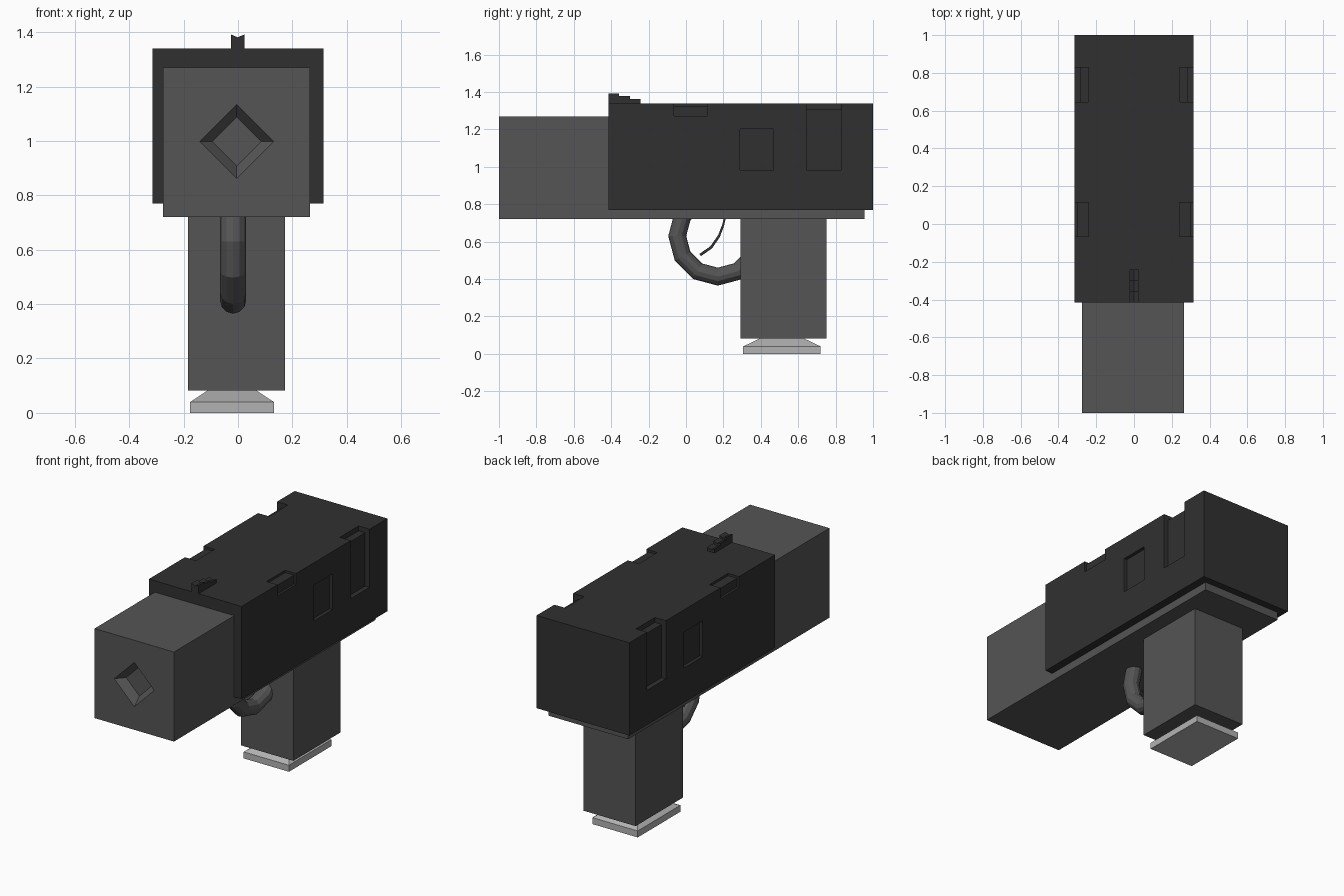
import bpy, bmesh
from math import pi

if "Cube" in bpy.data.objects:
    bpy.data.objects.remove(bpy.data.objects["Cube"])


def paint(obj, grey):
    mat = bpy.data.materials.new(obj.name + "_grey")
    mat.diffuse_color = (grey, grey, grey, 1)
    mat.use_nodes = True
    mat.node_tree.nodes["Principled BSDF"].inputs["Base Color"].default_value = mat.diffuse_color
    obj.data.materials.append(mat)


def loft(name, rings, grey=None):
    """Skin a list of equal-length point rings and cap both ends."""
    bm = bmesh.new()
    loops = [[bm.verts.new(p) for p in ring] for ring in rings]
    n = len(loops[0])
    for a, b in zip(loops, loops[1:]):
        for i in range(n):
            j = (i + 1) % n
            bm.faces.new((a[i], a[j], b[j], b[i]))
    bm.faces.new(loops[0])
    bm.faces.new(loops[-1])
    bmesh.ops.recalc_face_normals(bm, faces=bm.faces)
    mesh = bpy.data.meshes.new(name)
    bm.to_mesh(mesh)
    bm.free()
    obj = bpy.data.objects.new(name, mesh)
    bpy.context.collection.objects.link(obj)
    if grey is not None:
        paint(obj, grey)
    return obj


def rect(x0, x1, y0, y1, z):
    return [(x0, y0, z), (x1, y0, z), (x1, y1, z), (x0, y1, z)]


def box(name, x, y, z, grey=None):
    return loft(name, [rect(*x, *y, h) for h in z], grey)


def xz_prism(name, profile, y):
    return loft(name, [[(px, py, pz) for px, pz in profile] for py in y])


def carve(obj, cutter):
    mod = obj.modifiers.new("carve", 'BOOLEAN')
    mod.operation = 'DIFFERENCE'
    mod.solver = 'EXACT'
    mod.object = cutter
    cutter.hide_render = True
    bpy.context.view_layer.objects.active = obj
    bpy.ops.object.modifier_apply(modifier=mod.name)
    bpy.data.objects.remove(cutter)


DARK, MID, LIGHT = 0.03, 0.09, 0.45

# Upper housing with recessed panels on both sides
housing = box("upper_housing", (-0.315, 0.315), (-0.415, 1.0), (0.77, 1.34), DARK)
for s in (-1, 1):
    # corner-wrapping recesses: y range, lower edge, depth
    for y, low, d in (((-0.065, 0.115), 1.272, 0.014), ((0.645, 0.828), 0.983, 0.03)):
        profile = [(0.24, 1.4), (0.24, 1.34 - d), (0.315 - d, 1.34 - d),
                   (0.315 - d, low), (0.4, low), (0.4, 1.4)]
        carve(housing, xz_prism("recess_cutter", [(s * a, b) for a, b in profile], y))
    carve(housing, box("panel_cutter", sorted((s * 0.295, s * 0.4)), (0.288, 0.467), (0.983, 1.203)))

# Lower frame with a tapered diamond opening in the front
frame = box("frame", (-0.275, 0.265), (-1.0, 0.955), (0.72, 1.27), MID)
diamond = [[(-0.005 + r * a, y, 0.998 + r * b) for a, b in ((1, 0), (0, 1), (-1, 0), (0, -1))]
           for r, y in ((0.155, -1.02), (0.136, -1.0), (0.09, -0.95))]
carve(frame, loft("opening_cutter", diamond))

# Stepped, notched front sight
steps = ((-0.415, 1.391), (-0.358, 1.391), (-0.358, 1.379), (-0.3, 1.379), (-0.3, 1.364), (-0.242, 1.364))
loft("front_sight", [[(-0.025, y, 1.33), (0.023, y, 1.33), (0.023, y, h),
                      (-0.001, y, h - 0.01), (-0.025, y, h)] for y, h in steps], DARK)

# Grip and tapered base plate
box("grip", (-0.183, 0.172), (0.292, 0.75), (0.083, 0.73), MID)
loft("base_plate", [rect(-0.176, 0.132, 0.306, 0.72, 0.0),
                    rect(-0.176, 0.132, 0.306, 0.72, 0.04),
                    rect(-0.108, 0.064, 0.4, 0.626, 0.085)], LIGHT)

# Ring-shaped guard, its upper and rear parts sunk into the frame and grip
bpy.ops.mesh.primitive_torus_add(major_segments=12, minor_segments=12, major_radius=0.217,
                                 minor_radius=0.048, location=(-0.018, 0.17, 0.63),
                                 rotation=(0, pi / 2, 0))
guard = bpy.context.object
guard.name = "trigger_guard"
for p in guard.data.polygons:
    p.use_smooth = False
paint(guard, MID)

# Thin curved trigger
curve = [(0.205, 0.74), (0.195, 0.695), (0.172, 0.635), (0.13, 0.575), (0.072, 0.535)]
outline = curve + [(y + 0.008, z - 0.012) for y, z in reversed(curve)]
loft("trigger", [[(x, y, z) for y, z in outline] for x in (-0.045, 0.01)], DARK)
